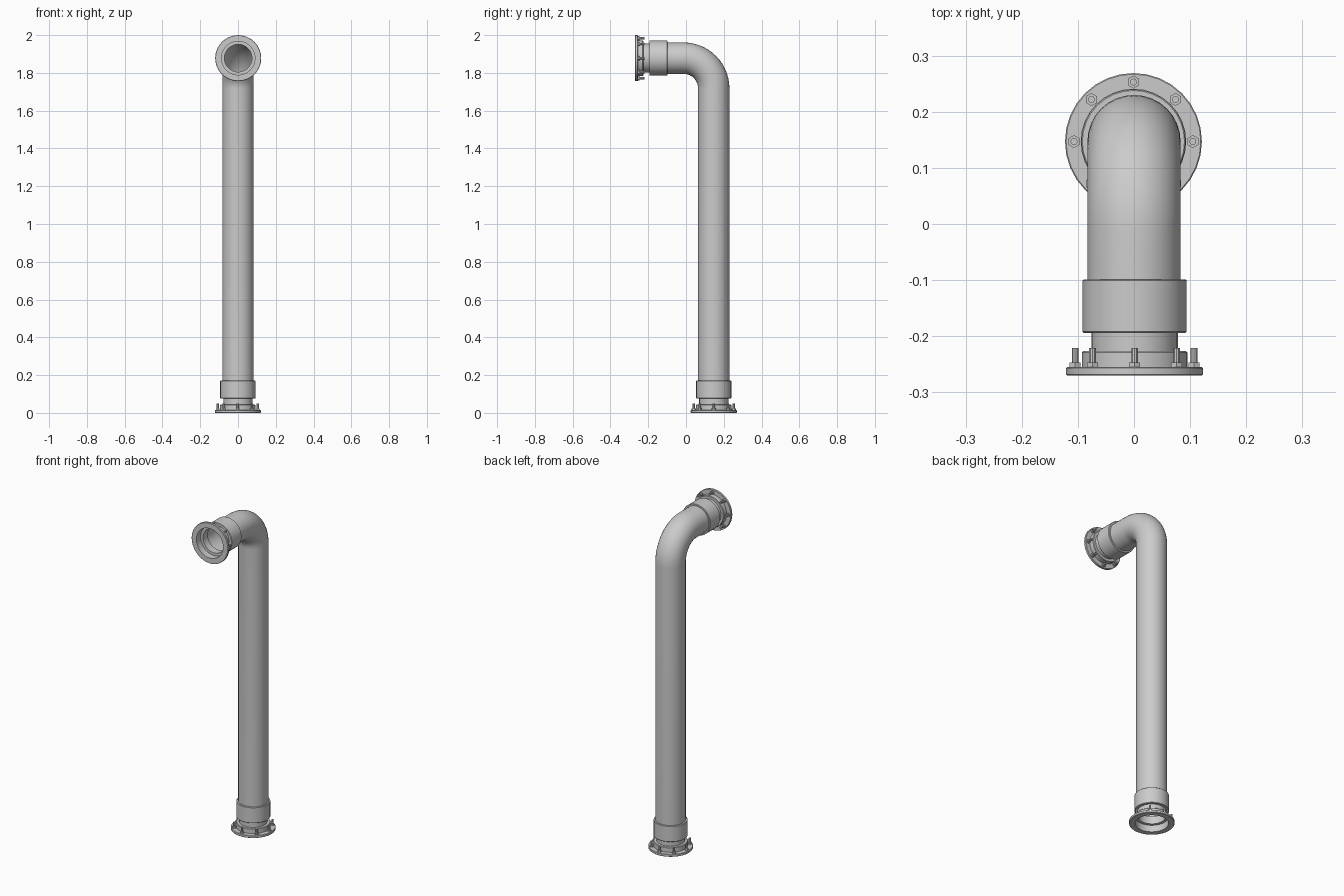
import bpy, bmesh
from math import sin, cos, pi, radians
from mathutils import Matrix, Vector

if "Cube" in bpy.data.objects:
    bpy.data.objects.remove(bpy.data.objects["Cube"])

PY, PZ, R_PIPE, R_BEND = 0.147, 1.878, 0.083, 0.16
SEG = 32


def finish(bm, name, matrix=Matrix()):
    bmesh.ops.recalc_face_normals(bm, faces=bm.faces)
    me = bpy.data.meshes.new(name)
    bm.to_mesh(me)
    bm.free()
    ob = bpy.data.objects.new(name, me)
    bpy.context.collection.objects.link(ob)
    ob.matrix_world = matrix
    bpy.ops.object.select_all(action='DESELECT')
    bpy.context.view_layer.objects.active = ob
    ob.select_set(True)
    bpy.ops.object.shade_smooth_by_angle(angle=radians(35))
    return ob


def bridge(bm, rings, closed=False):
    pairs = list(zip(rings, rings[1:]))
    if closed:
        pairs.append((rings[-1], rings[0]))
    for a, b in pairs:
        n = len(a)
        for i in range(n):
            j = (i + 1) % n
            bm.faces.new((a[i], a[j], b[j], b[i]))


def lathe(name, profile, matrix, n=SEG):
    bm = bmesh.new()
    rings = [[bm.verts.new((r * cos(2 * pi * i / n), r * sin(2 * pi * i / n), z))
              for i in range(n)] for r, z in profile]
    bridge(bm, rings, closed=True)
    return finish(bm, name, matrix)


def cylinder(bm, r, z0, z1, n, offset):
    m = Matrix.Translation(offset + Vector((0, 0, (z0 + z1) / 2)))
    bmesh.ops.create_cone(bm, cap_ends=True, segments=n, radius1=r, radius2=r,
                          depth=z1 - z0, matrix=m)


def fitting(prefix, matrix):
    # bolted flange plate with open, stepped bore and raised hub
    lathe(prefix + "_flange", [
        (0.089, 0), (0.120, 0), (0.122, 0.002), (0.122, 0.013), (0.120, 0.015),
        (0.094, 0.015), (0.094, 0.041), (0.091, 0.044), (0.077, 0.044),
        (0.077, 0.085), (0.073, 0.085), (0.073, 0.040), (0.089, 0.040)], matrix)
    # coupling collar
    lathe(prefix + "_collar", [
        (0.075, 0.076), (0.091, 0.076), (0.093, 0.078), (0.093, 0.169),
        (0.091, 0.171), (0.081, 0.171), (0.081, 0.080), (0.075, 0.080)], matrix)
    # ring of eight nuts and studs
    bm = bmesh.new()
    for k in range(8):
        a = k * pi / 4
        p = Vector((0.106 * cos(a), 0.106 * sin(a), 0))
        cylinder(bm, 0.0115, 0.014, 0.023, 6, p)
        cylinder(bm, 0.0062, 0.014, 0.049, 10, p)
    finish(bm, prefix + "_bolts", matrix)


# main pipe swept up and round the elbow
path = [(PY, 0.08, 0), (PY, PZ - R_BEND, 0)]
steps = 14
for i in range(1, steps + 1):
    t = i / steps * pi / 2
    path.append((PY - R_BEND + R_BEND * cos(t), PZ - R_BEND + R_BEND * sin(t), t))
path.append((-0.19, PZ, pi / 2))
bm = bmesh.new()
rings = []
for y, z, t in path:
    ring = []
    for i in range(SEG):
        a = 2 * pi * i / SEG
        u, v = R_PIPE * cos(a), R_PIPE * sin(a)
        ring.append(bm.verts.new((u, y + v * cos(t), z + v * sin(t))))
    rings.append(ring)
bridge(bm, rings)
finish(bm, "bent_pipe")

# fittings at the two ends
fitting("lower", Matrix.Translation((-0.001, PY, 0)))
fitting("upper", Matrix.Translation((0.001, -0.27, PZ)) @ Matrix.Rotation(-pi / 2, 4, 'X'))
